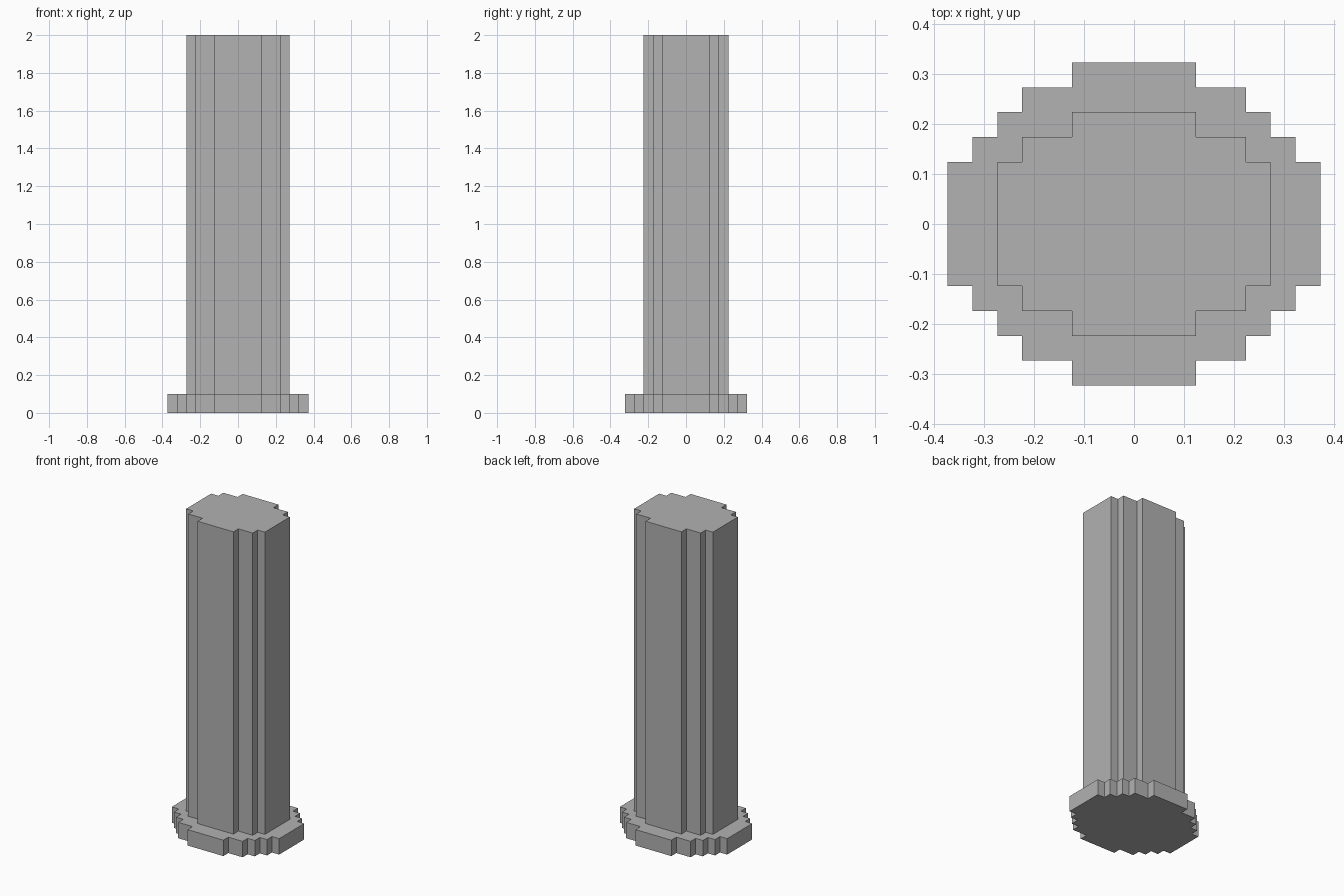
import bpy
import bmesh

cube = bpy.data.objects.get("Cube")
if cube:
    bpy.data.objects.remove(cube, do_unlink=True)

STEP = 0.0498      # size of one stair step in plan
BASE_TOP = 0.1
HEIGHT = 2.0

stone = bpy.data.materials.new("grey stone")
stone.use_nodes = True
stone.diffuse_color = (0.445, 0.445, 0.445, 1)
stone.node_tree.nodes["Principled BSDF"].inputs["Base Color"].default_value = stone.diffuse_color


def stepped_outline(corners):
    """Closed outline from the outer corners of one quadrant, in half steps."""
    quarter = []
    for i, (x, y) in enumerate(corners):
        quarter.append((x, y))
        if i + 1 < len(corners):
            quarter.append((x, corners[i + 1][1]))    # inner corner
    right = [(x, -y) for x, y in quarter] + quarter[::-1]
    left = [(-x, -y) for x, y in right]
    return [(x * STEP / 2, y * STEP / 2) for x, y in right + left]


def prism(name, corners, bottom, top):
    bm = bmesh.new()
    face = bm.faces.new([bm.verts.new((x, y, bottom)) for x, y in stepped_outline(corners)])
    result = bmesh.ops.extrude_face_region(bm, geom=[face], use_keep_orig=True)
    for v in result["geom"]:
        if isinstance(v, bmesh.types.BMVert):
            v.co.z = top
    bmesh.ops.recalc_face_normals(bm, faces=bm.faces[:])
    mesh = bpy.data.meshes.new(name)
    bm.to_mesh(mesh)
    bm.free()
    mesh.materials.append(stone)
    obj = bpy.data.objects.new(name, mesh)
    bpy.context.collection.objects.link(obj)
    return obj


# Wide stepped foot
prism("base_plate", [(5, 13), (9, 11), (11, 9), (13, 7), (15, 5)], 0, BASE_TOP)

# Tall stepped shaft standing on the foot
prism("column_shaft", [(5, 9), (9, 7), (11, 5)], BASE_TOP, HEIGHT)
